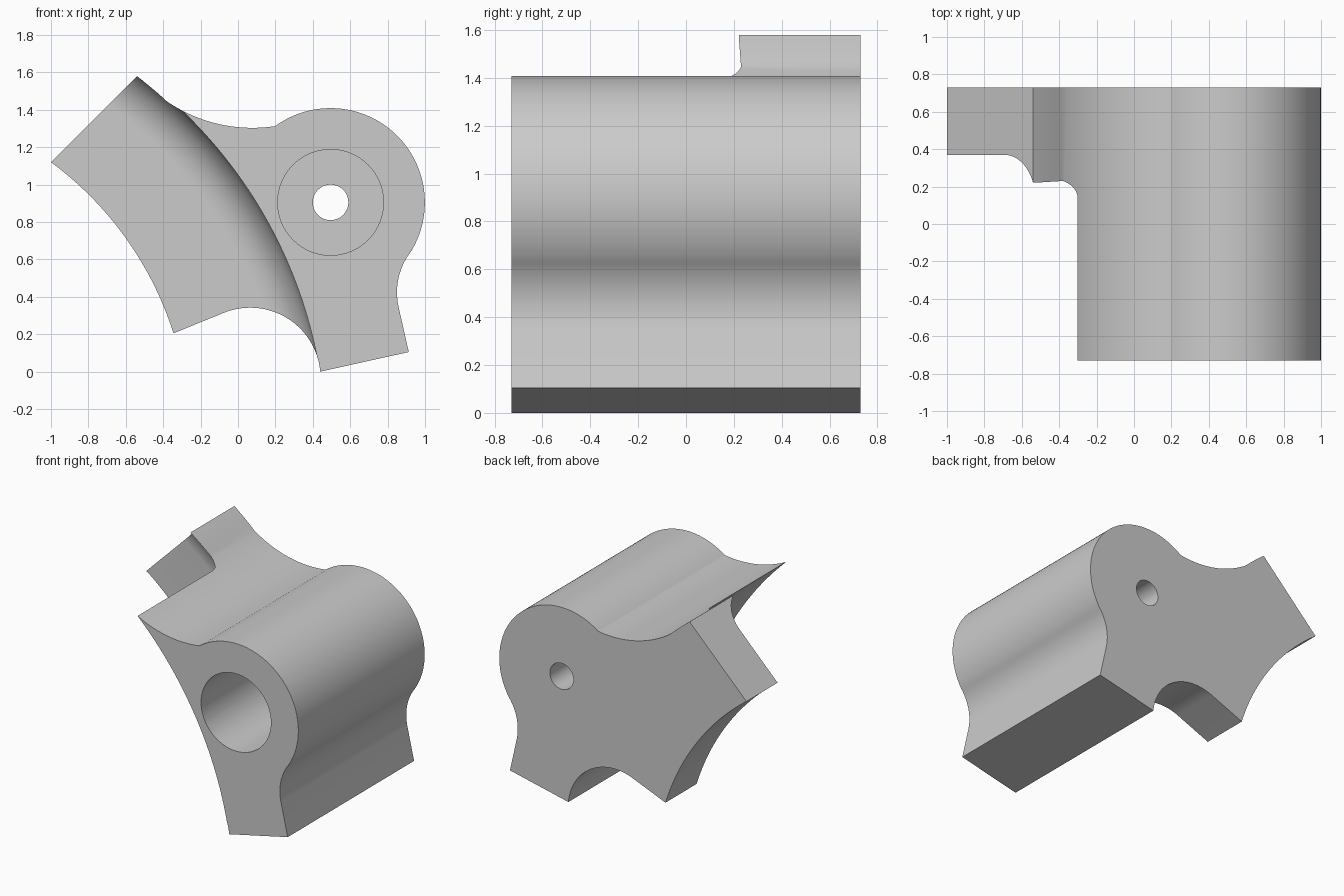
import bpy, bmesh
from math import sin, cos, pi, radians, atan2, hypot
from mathutils import Vector

if "Cube" in bpy.data.objects:
    bpy.data.objects.remove(bpy.data.objects["Cube"])

HALF = 0.73                  # half depth of the block
PLATE_Y = 0.37               # front face of the arm plate
FILLET = 0.23                # fillet between plate and saddle
SADDLE = Vector((-2.02, -0.404))
SADDLE_R = 2.49
BORE = Vector((0.495, 0.905))
BOSS_R = 0.504


def arc(c, r, a0, a1, n):
    """Points on a circle, angles in degrees."""
    return [(c[0] + r * cos(radians(a0 + (a1 - a0) * i / n)),
             c[1] + r * sin(radians(a0 + (a1 - a0) * i / n))) for i in range(n + 1)]


def arc3(p, q, s, n):
    """Circular arc from p through q to s."""
    (ax, ay), (bx, by), (cx, cy) = p, q, s
    d = 2 * (ax * (by - cy) + bx * (cy - ay) + cx * (ay - by))
    a2, b2, c2 = ax * ax + ay * ay, bx * bx + by * by, cx * cx + cy * cy
    ux = (a2 * (by - cy) + b2 * (cy - ay) + c2 * (ay - by)) / d
    uy = (a2 * (cx - bx) + b2 * (ax - cx) + c2 * (bx - ax)) / d
    ang = [atan2(y - uy, x - ux) for x, y in (p, q, s)]
    sweep, part = (ang[2] - ang[0]) % (2 * pi), (ang[1] - ang[0]) % (2 * pi)
    if part > sweep:
        sweep -= 2 * pi
    r = hypot(ax - ux, ay - uy)
    return [(ux + r * cos(ang[0] + sweep * i / n),
             uy + r * sin(ang[0] + sweep * i / n)) for i in range(n + 1)]


def make_object(name, bm):
    bmesh.ops.remove_doubles(bm, verts=bm.verts, dist=1e-4)
    bmesh.ops.recalc_face_normals(bm, faces=bm.faces)
    mesh = bpy.data.meshes.new(name)
    bm.to_mesh(mesh)
    bm.free()
    obj = bpy.data.objects.new(name, mesh)
    bpy.context.collection.objects.link(obj)
    return obj


def extrude(name, outline, y0, y1):
    """Solid from an x-z outline between two depths."""
    bm = bmesh.new()
    face = bm.faces.new([bm.verts.new((x, y0, z)) for x, z in outline])
    new = bmesh.ops.extrude_face_region(bm, geom=[face])["geom"]
    verts = [v for v in new if isinstance(v, bmesh.types.BMVert)]
    bmesh.ops.translate(bm, verts=verts, vec=(0, y1 - y0, 0))
    return make_object(name, bm)


def cut(target, cutter):
    mod = target.modifiers.new(cutter.name, "BOOLEAN")
    mod.operation, mod.solver, mod.object = "DIFFERENCE", "EXACT", cutter
    bpy.context.view_layer.objects.active = target
    bpy.ops.object.modifier_apply(modifier=mod.name)
    bpy.data.objects.remove(cutter)


# Outline: foot, waist, boss, top hollow, arm, bottom notch
outline = [(0.44, 0.0), (0.913, 0.105)]
outline += arc((1.205, 0.424), 0.355, 192.8, 145.9, 16)
outline += arc(BORE, BOSS_R, -34.1, 126, 64)[1:]
outline += arc3((0.2, 1.313), (-0.12, 1.328), (-0.38, 1.445), 24)[1:]
outline += arc3((-0.38, 1.445), (-0.458, 1.514), (-0.54, 1.58), 6)[1:]
outline += arc3((-1.0, 1.12), (-0.6, 0.714), (-0.345, 0.205), 32)
outline += arc3((-0.08, 0.313), (0.06, 0.342), (0.44, 0.0), 32)[:-1]
bracket = extrude("bracket_body", outline, -HALF, HALF)

# Saddle cutter: a filleted section swept about the saddle axis
section = [(1.2, PLATE_Y), (1.2, -1.0), (SADDLE_R, -1.0)]
section += arc((SADDLE_R - FILLET, PLATE_Y - FILLET), FILLET, 0, 90, 20)
bm = bmesh.new()
steps, start, end = 110, radians(-20), radians(85)
rings = []
for i in range(steps + 1):
    a = start + (end - start) * i / steps
    rings.append([bm.verts.new((SADDLE.x + r * cos(a), y, SADDLE.y + r * sin(a)))
                  for r, y in section])
for r0, r1 in zip(rings, rings[1:]):
    for j in range(len(section)):
        k = (j + 1) % len(section)
        bm.faces.new((r0[j], r0[k], r1[k], r1[j]))
bm.faces.new(rings[0])
bm.faces.new(rings[-1])
cut(bracket, make_object("saddle_cutter", bm))

# Counterbore from the front and a small hole right through
cut(bracket, extrude("counterbore_cutter", arc(BORE, 0.283, 0, 360, 64)[:-1], -1, PLATE_Y))
cut(bracket, extrude("through_hole_cutter", arc(BORE, 0.095, 0, 360, 48)[:-1], -1, 1))

# Grey metal
mat = bpy.data.materials.new("plain_grey")
mat.use_nodes = True
grey = (0.6, 0.6, 0.6, 1)
mat.diffuse_color = grey
mat.node_tree.nodes["Principled BSDF"].inputs["Base Color"].default_value = grey
bracket.data.materials.clear()
bracket.data.materials.append(mat)
for poly in bracket.data.polygons:
    poly.material_index = 0

bpy.ops.object.select_all(action="DESELECT")
bracket.select_set(True)
bpy.context.view_layer.objects.active = bracket
bpy.ops.object.shade_smooth_by_angle(angle=radians(20))
